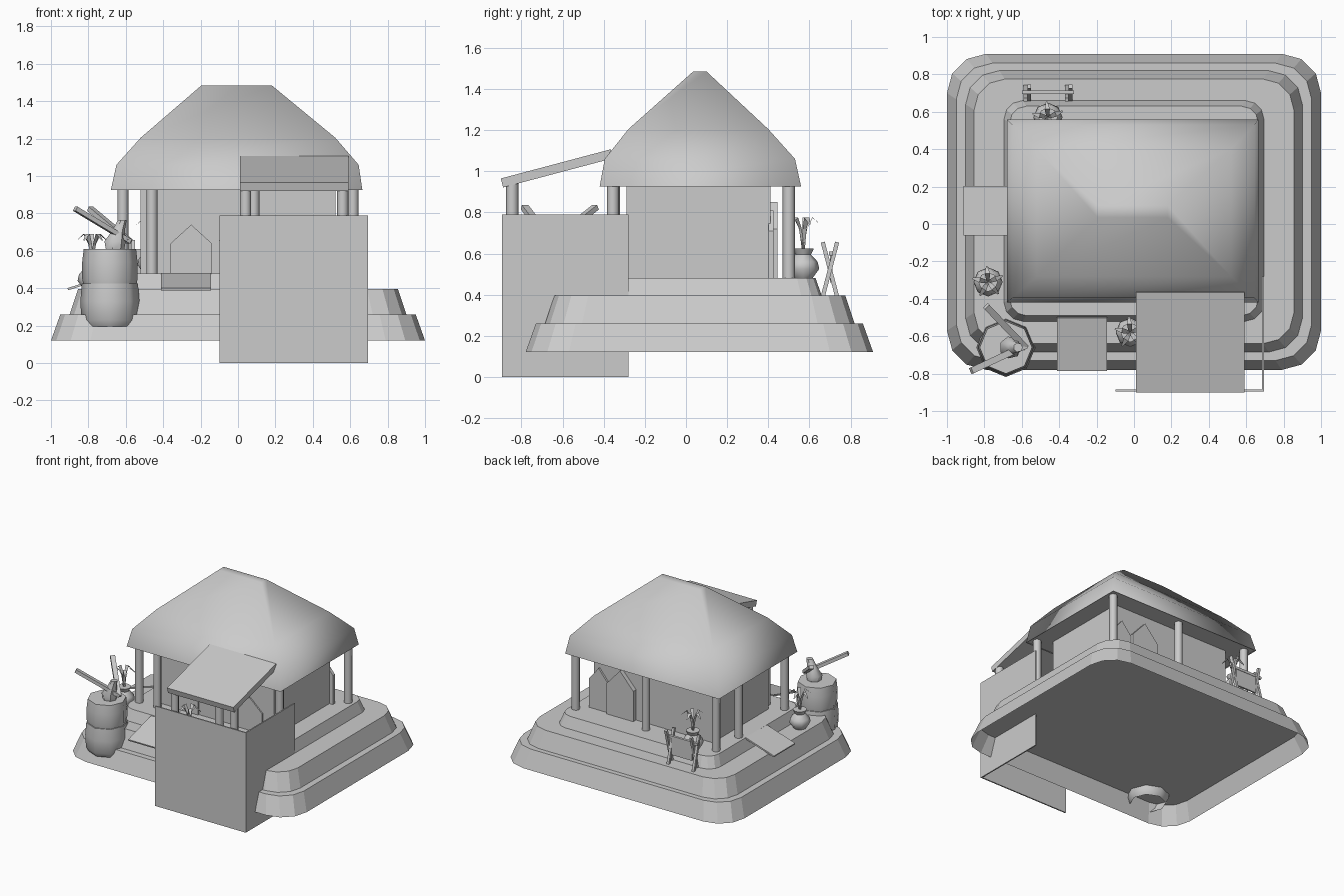
import bpy
import math
from mathutils import Vector

cube = bpy.data.objects.get("Cube")
if cube:
    bpy.data.objects.remove(cube, do_unlink=True)

clay = bpy.data.materials.new("plain_grey")
clay.use_nodes = True
clay.diffuse_color = (0.6, 0.6, 0.6, 1)
clay.node_tree.nodes["Principled BSDF"].inputs["Base Color"].default_value = (0.6, 0.6, 0.6, 1)


def add(name, verts, faces, smooth=False):
    mesh = bpy.data.meshes.new(name)
    mesh.from_pydata([tuple(v) for v in verts], [], faces)
    mesh.materials.append(clay)
    mesh.polygons.foreach_set("use_smooth", [smooth] * len(mesh.polygons))
    mesh.update()
    obj = bpy.data.objects.new(name, mesh)
    bpy.context.collection.objects.link(obj)
    return obj


def loft(name, loops, bottom=True, top=True, smooth=False):
    """Skin a stack of counter-clockwise loops."""
    n = len(loops[0])
    verts = [v for loop in loops for v in loop]
    faces = []
    for k in range(len(loops) - 1):
        for i in range(n):
            j = (i + 1) % n
            faces.append((k * n + i, k * n + j, (k + 1) * n + j, (k + 1) * n + i))
    if bottom:
        faces.append(tuple(reversed(range(n))))
    if top:
        last = (len(loops) - 1) * n
        faces.append(tuple(range(last, last + n)))
    obj = add(name, verts, faces, smooth)
    if smooth:
        bpy.context.view_layer.objects.active = obj
        for other in bpy.context.selected_objects:
            other.select_set(False)
        obj.select_set(True)
        bpy.ops.object.shade_smooth_by_angle(angle=math.radians(50))
    return obj


def rect(x0, x1, y0, y1, z):
    return [(x0, y0, z), (x1, y0, z), (x1, y1, z), (x0, y1, z)]


def ring(x, y, z, r, n):
    return [(x + r * math.cos(math.tau * i / n), y + r * math.sin(math.tau * i / n), z)
            for i in range(n)]


def rounded(x0, x1, y0, y1, r, z):
    loop = []
    corners = ((x1 - r, y0 + r, -90), (x1 - r, y1 - r, 0), (x0 + r, y1 - r, 90), (x0 + r, y0 + r, 180))
    for cx, cy, start in corners:
        for step in range(4):
            a = math.radians(start + 30 * step)
            loop.append((cx + r * math.cos(a), cy + r * math.sin(a), z))
    return loop


def box(name, x0, x1, y0, y1, z0, z1):
    return loft(name, [rect(x0, x1, y0, y1, z0), rect(x0, x1, y0, y1, z1)])


def beam(name, p, q, w, h):
    """Square bar between two points."""
    p, q = Vector(p), Vector(q)
    d = (q - p).normalized()
    side = d.cross(Vector((0, 0, 1))).normalized() * w / 2
    up = side.cross(d).normalized() * h / 2
    section = (-side - up, -side + up, side + up, side - up)
    return loft(name, [[p + s for s in section], [q + s for s in section]])


# Stepped platform, hollow underneath
tiers = (("base_tier", 1.0, -0.78, 0.91, 0.21, 0.12, 0.26, 0.05),
         ("middle_tier", 0.9, -0.685, 0.82, 0.18, 0.26, 0.395, 0.045),
         ("upper_tier", 0.695, -0.52, 0.66, 0.1, 0.395, 0.48, 0.03))
for name, hx, y0, y1, r, z0, z1, s in tiers:
    loft(name, [rounded(-hx, hx, y0, y1, r, z0),
                rounded(-hx + s, hx - s, y0 + s, y1 - s, r - s / 3, z1)], bottom=False)

# House body and roof
box("house_walls", -0.52, 0.52, -0.29, 0.41, 0.47, 0.93)
roof_rings = ((-0.68, 0.665, -0.42, 0.56, 0.925), (-0.65, 0.645, -0.395, 0.53, 1.06),
              (-0.52, 0.52, -0.28, 0.40, 1.205), (-0.195, 0.18, 0.035, 0.10, 1.485))
roof = loft("roof", [rect(*r) for r in roof_rings], bottom=False)
roof.data.polygons.foreach_set("use_smooth", [True] * len(roof.data.polygons))
add("roof_underside", rect(-0.675, 0.66, -0.415, 0.555, 0.93), [(3, 2, 1, 0)])

# Veranda posts
post_spots = [(sx * 0.615, y) for sx in (-1, 1) for y in (-0.355, 0.5)]
post_spots += [(0.0, 0.5), (0.085, -0.355), (-0.615, 0.22), (-0.46, -0.35)]
for x, y in post_spots:
    loft("veranda_post", [ring(x, y, z, 0.03, 8) for z in (0.47, 0.95)], smooth=True)


# Gabled panels on the walls
def gable(name, x0, x1, y0, y1, z0, eave, peak):
    mid = (x0 + x1) / 2
    outline = ((x0, z0), (x1, z0), (x1, eave), (mid, peak), (x0, eave))
    verts = [(x, y, z) for y in (y0, y1) for x, z in outline]
    faces = [(0, 1, 2, 3, 4), (9, 8, 7, 6, 5)]
    faces += [(i, i + 5, (i + 1) % 5 + 5, (i + 1) % 5) for i in range(5)]
    add(name, verts, faces)


gable("front_door", -0.36, -0.14, -0.30, -0.285, 0.48, 0.64, 0.74)
gable("front_side_door", 0.2, 0.42, -0.30, -0.285, 0.48, 0.64, 0.74)
gable("back_panel_left", 0.385, 0.55, 0.40, 0.425, 0.48, 0.71, 0.81)
gable("back_panel_right", 0.15, 0.385, 0.40, 0.445, 0.48, 0.72, 0.85)

# Sloping entrance ramps
add_ramps = (("front_ramp", (-0.278, -0.785, 0.395), (-0.278, -0.50, 0.475), 0.265),
             ("side_ramp", (-0.91, 0.07, 0.395), (-0.66, 0.07, 0.475), 0.265))
for name, p, q, width in add_ramps:
    beam(name, p, q, width, 0.012)

# Corner screen and lean-to canopy
box("front_screen", -0.1, 0.695, -0.895, -0.885, 0.0, 0.79)
box("side_screen", 0.685, 0.695, -0.885, -0.28, 0.0, 0.79)
beam("canopy", (0.30, -0.895, 0.943), (0.30, -0.36, 1.085), 0.58, 0.045)
for x in (0.04, 0.56):
    loft("canopy_post", [ring(x, -0.845, z, 0.03, 8) for z in (0.2, 0.945)], smooth=True)

# Stacked barrels
bx, by = -0.685, -0.66
for name, profile in (
        ("lower_barrel", ((0.13, 0.195), (0.152, 0.23), (0.158, 0.33), (0.15, 0.425))),
        ("upper_barrel", ((0.14, 0.41), (0.148, 0.45), (0.148, 0.54), (0.14, 0.61)))):
    loft(name, [ring(bx, by, z, r, 8) for r, z in profile], bottom=False, smooth=True)
beam("long_stick", (-0.58, -0.65, 0.65), (-0.87, -0.785, 0.825), 0.035, 0.025)
beam("short_stick", (-0.58, -0.66, 0.65), (-0.79, -0.44, 0.825), 0.035, 0.025)
loft("small_sack", [ring(-0.66 + s, by, z, r, 7) for r, z, s in
                    ((0.05, 0.60, 0), (0.06, 0.65, 0.0), (0.035, 0.71, 0.02), (0.025, 0.765, 0.04))],
     smooth=True)


# Vases with drooping leaves
def potted_plant(x, y, base):
    profile = ((0.045, 0), (0.078, 0.045), (0.07, 0.08), (0.038, 0.115), (0.052, 0.145))
    loft("vase", [ring(x, y, base + h, r, 8) for r, h in profile], smooth=True)
    for k in range(5):
        a = math.tau * k / 5 + 0.4
        out = Vector((math.cos(a), math.sin(a), 0))
        side = Vector((-math.sin(a), math.cos(a), 0))
        verts = []
        for d, h, w in ((0.0, 0.13, 0.008), (0.018, 0.24, 0.01), (0.045, 0.295, 0.014), (0.085, 0.26, 0.004)):
            mid = Vector((x, y, base + h)) + out * d
            verts += [mid - side * w, mid + side * w]
        add("leaf", verts, [(i, i + 2, i + 3, i + 1) for i in (0, 2, 4)])


for spot in ((-0.78, -0.31, 0.395), (-0.46, 0.57, 0.48), (-0.02, -0.58, 0.395)):
    potted_plant(*spot)

# Rack with crossed legs and a hanging board
for x in (-0.57, -0.35):
    for s in (-1, 1):
        beam("crossed_leg", (x + s * 0.01, 0.70 - s * 0.035, 0.39),
             (x + s * 0.01, 0.70 + s * 0.035, 0.655), 0.02, 0.02)
beam("rack_rail", (-0.60, 0.705, 0.60), (-0.32, 0.705, 0.60), 0.02, 0.02)
box("rack_board", -0.55, -0.37, 0.70, 0.712, 0.46, 0.60)
